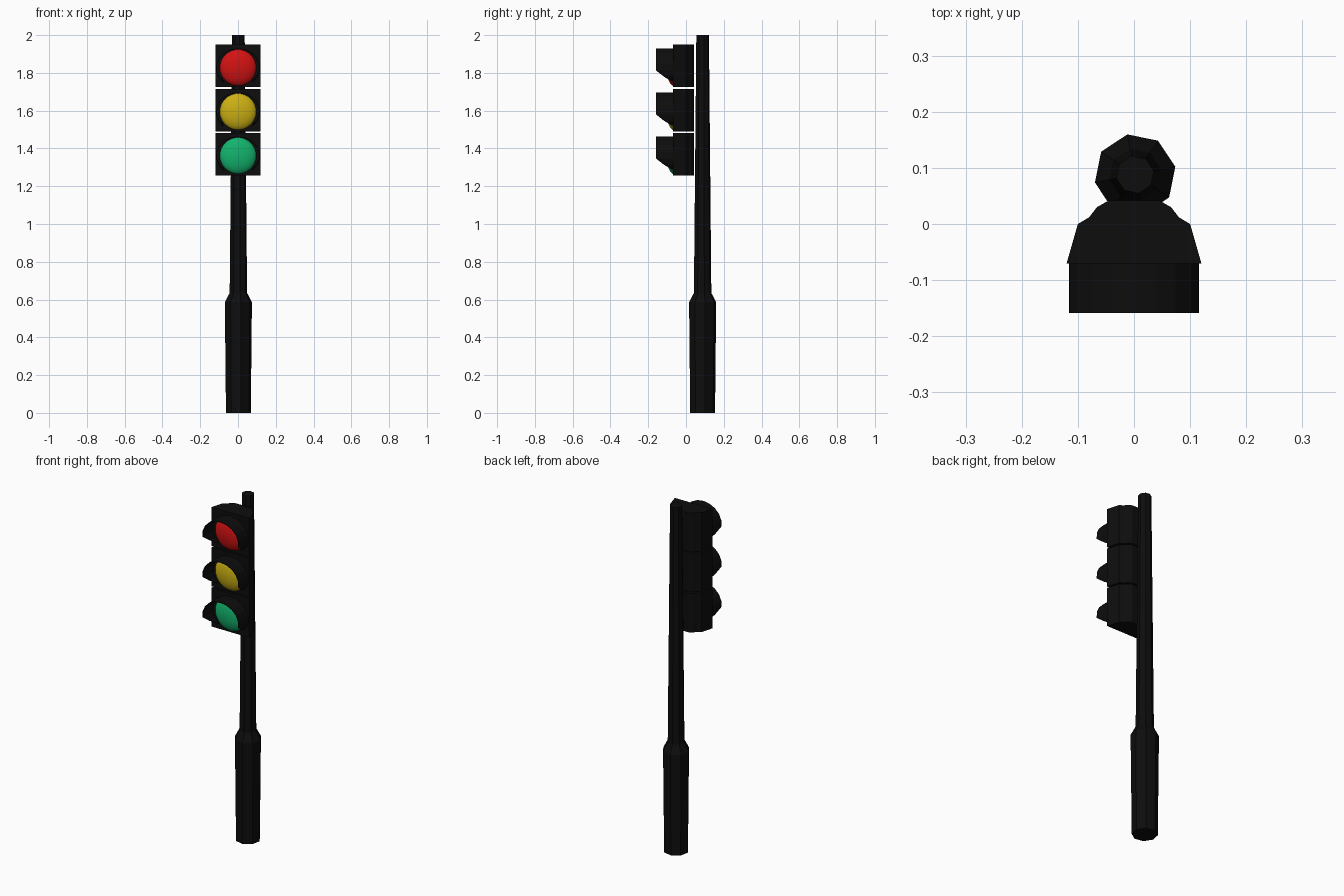
import bpy, bmesh, math

if "Cube" in bpy.data.objects:
    bpy.data.objects.remove(bpy.data.objects["Cube"])


def material(name, rgb):
    m = bpy.data.materials.new(name)
    m.diffuse_color = (*rgb, 1)
    m.use_nodes = True
    m.node_tree.nodes["Principled BSDF"].inputs["Base Color"].default_value = m.diffuse_color
    return m


def mesh_object(name, verts, faces, mat):
    me = bpy.data.meshes.new(name)
    me.from_pydata(verts, [], faces)
    bm = bmesh.new()
    bm.from_mesh(me)
    bmesh.ops.recalc_face_normals(bm, faces=bm.faces)
    bm.to_mesh(me)
    bm.free()
    me.materials.append(mat)
    ob = bpy.data.objects.new(name, me)
    bpy.context.collection.objects.link(ob)
    return ob


def loft(name, rings, mat):
    """Closed solid through equal-length rings of points."""
    n = len(rings[0])
    verts = [p for r in rings for p in r]
    faces = [(k * n + i, k * n + (i + 1) % n, (k + 1) * n + (i + 1) % n, (k + 1) * n + i)
             for k in range(len(rings) - 1) for i in range(n)]
    faces += [tuple(range(n)), tuple(range(len(verts) - n, len(verts)))]
    return mesh_object(name, verts, faces, mat)


black = material("black_metal", (0.004, 0.004, 0.004))
lamps = [("red", 1.828, (0.65, 0.006, 0.006)),
         ("yellow", 1.595, (0.6, 0.43, 0.006)),
         ("green", 1.362, (0.006, 0.45, 0.15))]


# Octagonal pole with thicker foot
def octagon(r, z):
    a = [math.radians(11 + 45 * i) for i in range(8)]
    return [(0.002 + r * math.cos(t), 0.088 + r * math.sin(t), z) for t in a]


loft("pole", [octagon(r, z) for r, z in
              [(0.067, 0), (0.073, 0.585), (0.047, 0.635), (0.034, 2.0)]], black)

# Housing plan: wide flat front, tapering to the pole
half_plan = [(0.12, -0.07), (0.1, 0.0), (0.08, 0.012), (0.066, 0.03), (0.045, 0.042)]
plan = half_plan + [(-x, y) for x, y in reversed(half_plan)]


# Front edge of the visor: deep above the lamp, cut back below
def visor_front(dz):
    if dz > -0.02:
        return -0.159
    if dz > -0.06:
        return -0.159 + 0.062 * (-0.02 - dz) / 0.04
    return -0.097 + 0.027 * min(1, (-0.06 - dz) / 0.015)


for label, zc, rgb in lamps:
    loft(label + "_housing", [[(x, y, zc + d) for x, y in plan] for d in (-0.104, 0.121)], black)

    # Hood around the lamp, open at the bottom
    verts, faces = [], []
    steps = 14
    for i in range(steps + 1):
        a = math.radians(-48 + 276 * i / steps)
        x, dz = 0.115 * math.cos(a), 0.1 * math.sin(a)
        verts += [(x, -0.065, zc + dz), (x, visor_front(dz), zc + dz)]
    for i in range(steps):
        faces.append((2 * i, 2 * i + 1, 2 * i + 3, 2 * i + 2))
    visor = mesh_object(label + "_visor", verts, faces, black)
    solid = visor.modifiers.new("thickness", 'SOLIDIFY')
    solid.thickness = 0.004
    solid.offset = 0

    # Shallow domed lens
    bpy.ops.mesh.primitive_uv_sphere_add(segments=32, ring_count=16, radius=0.098,
                                         location=(0, -0.062, zc))
    lens = bpy.context.object
    lens.name = label + "_lens"
    lens.scale.y = 0.42
    lens.data.materials.append(material(label + "_glass", rgb))
    bpy.ops.object.shade_smooth()
